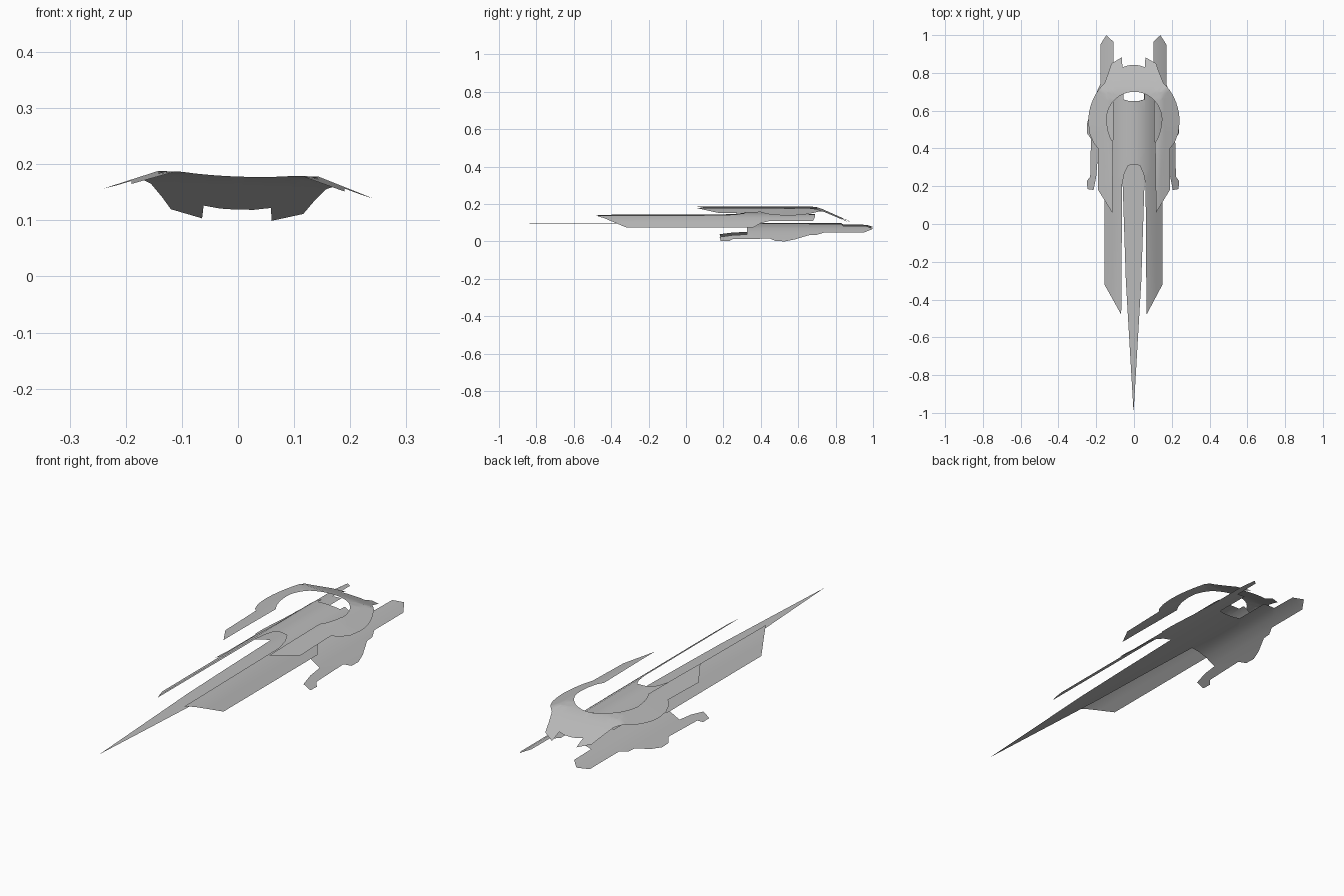
import bpy, bmesh, math
from mathutils import Matrix, Vector

cube = bpy.data.objects.get("Cube")
if cube:
    bpy.data.objects.remove(cube)

grey = bpy.data.materials.new("hull_grey")
grey.use_nodes = True
colour = (0.5, 0.5, 0.5, 1)
grey.diffuse_color = colour
grey.node_tree.nodes["Principled BSDF"].inputs["Base Color"].default_value = colour

# The whole craft leans slightly to its left
PIVOT = Matrix.Translation((0, 0, 0.16))
LEAN = PIVOT @ Matrix.Rotation(math.radians(2.04), 4, 'Y') @ PIVOT.inverted()


def interp(points, t):
    """Height on a piecewise straight profile."""
    for (a, za), (b, zb) in zip(points, points[1:]):
        if t <= b:
            return za + (zb - za) * max(0, t - a) / (b - a)
    return points[-1][1]


def arc(cx, cy, rx, ry, start, end, steps):
    angles = [math.radians(start + (end - start) * i / steps) for i in range(steps + 1)]
    return [(cx + rx * math.cos(a), cy + ry * math.sin(a)) for a in angles]


def sheet(name, outline, x_cuts, y_cuts, height):
    """Thin plate from a half plan, sliced, mirrored and bent to a height rule."""
    bm = bmesh.new()
    face = bm.faces.new([bm.verts.new((x, y, 0)) for x, y in outline])
    face.normal_update()
    if face.normal.z < 0:
        face.normal_flip()
    bmesh.ops.triangulate(bm, faces=bm.faces[:])
    for axis, cuts in (((1, 0, 0), x_cuts), ((0, 1, 0), y_cuts)):
        for c in cuts:
            geom = bm.verts[:] + bm.edges[:] + bm.faces[:]
            bmesh.ops.bisect_plane(bm, geom=geom, dist=1e-5,
                                   plane_co=Vector(axis) * c, plane_no=axis)
    # Mirrored half
    copy = bmesh.ops.duplicate(bm, geom=bm.verts[:] + bm.edges[:] + bm.faces[:])["geom"]
    for v in [g for g in copy if isinstance(g, bmesh.types.BMVert)]:
        v.co.x *= -1
    bmesh.ops.reverse_faces(bm, faces=[g for g in copy if isinstance(g, bmesh.types.BMFace)])
    bmesh.ops.remove_doubles(bm, verts=bm.verts[:], dist=1e-5)
    for v in bm.verts:
        v.co.z = height(abs(v.co.x), v.co.y)
    bmesh.ops.transform(bm, matrix=LEAN, verts=bm.verts[:])
    mesh = bpy.data.meshes.new(name)
    bm.to_mesh(mesh)
    bm.free()
    mesh.materials.append(grey)
    obj = bpy.data.objects.new(name, mesh)
    bpy.context.collection.objects.link(obj)
    bpy.ops.object.select_all(action='DESELECT')
    obj.select_set(True)
    bpy.context.view_layer.objects.active = obj
    bpy.ops.object.shade_smooth_by_angle(angle=math.radians(35))


# Lower hull: long nose spike, drooping wings with feet, twin tail pods
low_curve = [(0, 0.098), (0.05, 0.097), (0.1, 0.088), (0.14, 0.074),
             (0.18, 0.051), (0.245, 0.009)]
lower = [(0, -1), (0.041, -0.3), (0.058, 0.22), (0.062, 0.325), (0.19, 0.325),
         (0.196, 0.25), (0.21, 0.18), (0.242, 0.185), (0.243, 0.23), (0.227, 0.25),
         (0.223, 0.45), (0.243, 0.48), (0.244, 0.53), (0.23, 0.58), (0.195, 0.66),
         (0.193, 0.7), (0.175, 0.74), (0.175, 0.95), (0.143, 1), (0.107, 0.965),
         (0.105, 0.84), (0.056, 0.83), (0.056, 0.66), (0.03, 0.652), (0, 0.65)]
sheet("lower_hull", lower, [p[0] for p in low_curve[1:-1]], [],
      lambda x, y: interp(low_curve, x))

# Middle hull: arched body with two forward prongs
mid_curve = [(0, 0.154), (0.03, 0.152), (0.06, 0.144), (0.09, 0.128),
             (0.12, 0.106), (0.155, 0.08)]
middle = [(0, 0.315), (0.03, 0.31), (0.05, 0.27), (0.062, 0.21), (0.067, -0.48),
          (0.154, -0.32), (0.154, 0.36), (0.125, 0.4), (0.109, 0.45), (0.109, 0.68),
          (0.08, 0.69), (0.056, 0.69), (0.056, 0.66), (0.03, 0.652), (0, 0.65)]
sheet("middle_hull", middle, [p[0] for p in mid_curve[1:-1]], [],
      lambda x, y: interp(mid_curve, x))

# Upper collar: horseshoe with forward arms and a sloping tail
tail_curve = [(0.66, 0.183), (0.7, 0.178), (0.74, 0.163), (0.9, 0.094)]


def collar_height(x, y):
    crease = 0.113 + 0.03 * min(1, max(0, (y - 0.06) / 0.45))
    side = 0.183 - 0.36 * max(0, x - crease)
    return min(side, interp(tail_curve, y))


collar = arc(0, 0.55, 0.147, 0.15, 90, 0, 14)
collar += [(0.14, 0.5), (0.128, 0.46), (0.111, 0.43), (0.116, 0.06), (0.19, 0.18),
           (0.19, 0.4), (0.215, 0.43), (0.235, 0.48)]
collar += arc(0, 0.54, 0.242, 0.27, 0, 50, 9)
collar += [(0.135, 0.8), (0.118, 0.85), (0.062, 0.883), (0.06, 0.83), (0.03, 0.84), (0, 0.842)]
sheet("upper_collar", collar, [0.113, 0.128, 0.143, 0.16, 0.19, 0.215],
      [0.18, 0.3, 0.4, 0.51, 0.6, 0.66, 0.7, 0.74, 0.78], collar_height)
